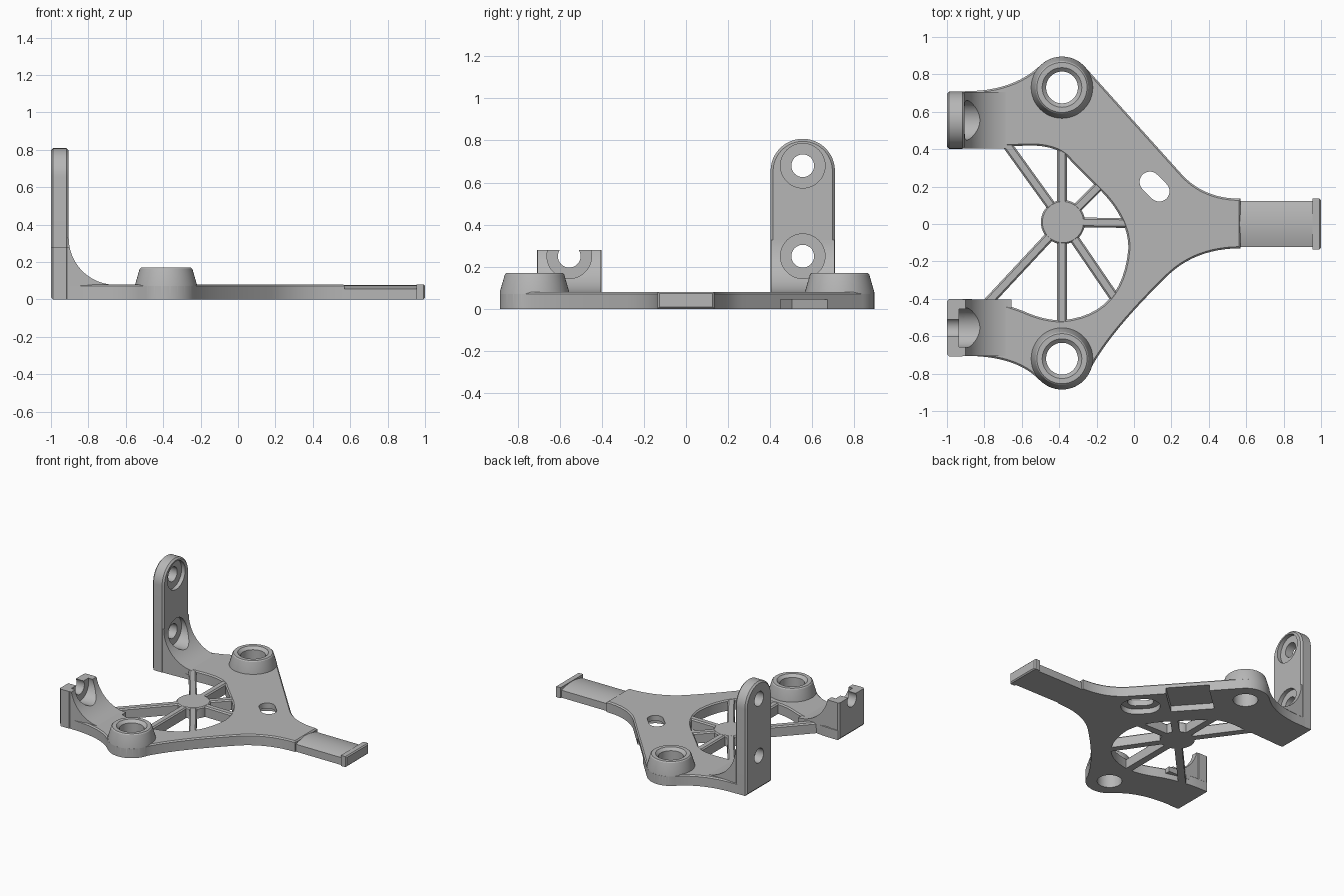
import bpy, bmesh
from math import cos, sin, radians, pi
from mathutils import Vector

cube = bpy.data.objects.get("Cube")
if cube:
    bpy.data.objects.remove(cube, do_unlink=True)

grey = bpy.data.materials.new("plain grey")
grey.use_nodes = True
grey.diffuse_color = (0.47, 0.47, 0.47, 1)
grey.node_tree.nodes["Principled BSDF"].inputs["Base Color"].default_value = (0.47, 0.47, 0.47, 1)


def finish(name, bm):
    bmesh.ops.recalc_face_normals(bm, faces=bm.faces)
    mesh = bpy.data.meshes.new(name)
    bm.to_mesh(mesh)
    bm.free()
    mesh.materials.append(grey)
    ob = bpy.data.objects.new(name, mesh)
    bpy.context.collection.objects.link(ob)
    return ob


def prism(name, pts, lo, hi, axis="z", bevel=0, both=False):
    """Extrude a flat profile along an axis, optionally chamfering its end rims."""
    place = {"x": lambda a, b, c: (c, a, b),
             "y": lambda a, b, c: (a, c, b),
             "z": lambda a, b, c: (a, b, c)}[axis]
    bm = bmesh.new()
    low = [bm.verts.new(place(a, b, lo)) for a, b in pts]
    high = [bm.verts.new(place(a, b, hi)) for a, b in pts]
    caps = [bm.faces.new(low), bm.faces.new(high)]
    for i in range(len(pts)):
        j = (i + 1) % len(pts)
        bm.faces.new((low[i], low[j], high[j], high[i]))
    bmesh.ops.recalc_face_normals(bm, faces=bm.faces)
    if bevel:
        rims = list(caps[1].edges) + (list(caps[0].edges) if both else [])
        bmesh.ops.bevel(bm, geom=rims, offset=bevel, segments=1, affect="EDGES")
    return finish(name, bm)


def arc(cx, cy, r, start, end, n=24):
    angles = [radians(start + (end - start) * i / n) for i in range(n + 1)]
    return [(cx + r * cos(a), cy + r * sin(a)) for a in angles]


def circle(cx, cy, r):
    return arc(cx, cy, r, 0, 360, 48)[:-1]


def bend(p, c, q, n=12):
    """Quadratic curve from p to q pulled towards c, without its end point."""
    p, c, q = Vector(p), Vector(c), Vector(q)
    return [tuple(p * (1 - t) ** 2 + c * 2 * t * (1 - t) + q * t * t)
            for t in (i / n for i in range(n))]


def strip(p, q, width):
    p, q = Vector(p), Vector(q)
    d = (q - p).normalized() * width / 2
    side = Vector((-d.y, d.x))
    return [tuple(v) for v in (p + side, p - side, q - side, q + side)]


def carve(ob, cutters):
    for c in cutters:
        mod = ob.modifiers.new("cut", "BOOLEAN")
        mod.operation = "DIFFERENCE"
        mod.solver = "EXACT"
        mod.object = c
    bpy.context.view_layer.update()
    graph = bpy.context.evaluated_depsgraph_get()
    mesh = bpy.data.meshes.new_from_object(ob.evaluated_get(graph))
    ob.modifiers.clear()
    ob.data = mesh


def discard(cutters):
    for c in cutters:
        bpy.data.objects.remove(c, do_unlink=True)


parts = []
BOSSES = {"back": (-0.385, 0.73), "front": (-0.385, -0.72)}

# Base plate: outer edge clockwise, then the inner edge back to the start
outline = (
    [(-1 + 0.01, 0.705)]
    + bend((-0.9, 0.71), (-0.644, 0.71), (-0.498, 0.851))
    + arc(*BOSSES["back"], 0.165, 133, 42)
    + bend((0.251, 0.27), (0.37, 0.135), (0.57, 0.135))
    + [(0.57, 0.135)]
    + bend((0.57, -0.13), (0.32, -0.13), (0.166, -0.29))
    + bend((0.166, -0.29), (-0.12, -0.57), (-0.226, -0.763))
    + arc(*BOSSES["front"], 0.165, -15, -135)
    + bend((-0.51, -0.83), (-0.634, -0.705), (-0.9, -0.705))
    + [(-0.9, -0.705), (-0.99, -0.705), (-0.99, -0.4)]
    + bend((-0.9, -0.4), (-0.72, -0.41), (-0.57, -0.475))
    + bend((-0.57, -0.475), (-0.475, -0.515), (-0.385, -0.515))
    + bend((-0.385, -0.515), (-0.06, -0.485), (-0.03, -0.13))
    + bend((-0.03, -0.13), (-0.03, 0.04), (-0.2, 0.2))
    + [(-0.2, 0.2)]
    + bend((-0.34, 0.34), (-0.4, 0.42), (-0.56, 0.42))
    + [(-0.56, 0.42), (-0.9, 0.405), (-0.99, 0.405)]
)
plate = prism("base_plate", outline, 0, 0.08, bevel=0.009)

# Plate cuts: boss holes, slot with a wider recess below, and an edge pocket
cutters = [prism("hole_cutter", circle(x, y, 0.1), -0.1, 0.2) for x, y in BOSSES.values()]
for r, top in ((0.055, 0.2), (0.1, 0.04)):
    slot = arc(0.085, 0.225, r, 45, 225) + arc(0.135, 0.175, r, 225, 405)
    cutters.append(prism("slot_cutter", slot, -0.1, top))
normal = Vector((0.743, 0.669))
edge_middle = Vector((-0.01, 0.56))
pocket = strip(edge_middle - normal * 0.25, edge_middle + normal * 0.1, 0.3)
cutters.append(prism("pocket_cutter", pocket, -0.1, 0.045))
carve(plate, cutters)
discard(cutters)
parts.append(plate)

# Hub and spokes
hub = Vector((-0.38, 0.01))
parts.append(prism("hub", circle(hub.x, hub.y, 0.118), 0, 0.079, bevel=0.008))
spokes = {
    "back": ((-0.385, 0.01), (-0.385, 0.4)),
    "front": ((-0.385, 0.01), (-0.385, -0.54)),
    "right": ((-0.38, 0.01), (-0.03, 0.005)),
    "back_right": ((-0.38, 0.01), (-0.18, 0.21)),
    "front_right": ((-0.38, 0.01), (-0.1, -0.4)),
    "back_left": ((-0.38, 0.01), (-0.69, 0.44)),
    "front_left": ((-0.38, 0.01), (-0.8, -0.44)),
}
for name, (p, q) in spokes.items():
    parts.append(prism("spoke_" + name, strip(p, q, 0.052), 0, 0.078, bevel=0.009))

# Tapered ring bosses, lathed
ring = [(0.085, 0), (0.085, 0.15), (0.106, 0.17), (0.134, 0.17), (0.141, 0.163),
        (0.165, 0.08), (0.165, 0.012), (0.155, 0)]
for name, (x, y) in BOSSES.items():
    bm = bmesh.new()
    n = 48
    loops = [[bm.verts.new((x + r * cos(2 * pi * i / n), y + r * sin(2 * pi * i / n), z))
              for i in range(n)] for r, z in ring]
    for a, b in zip(loops, loops[1:] + loops[:1]):
        for i in range(n):
            j = (i + 1) % n
            bm.faces.new((a[i], a[j], b[j], b[i]))
    parts.append(finish(name + "_boss", bm))

# Upright brackets with a fillet to the arm; the front one is cut low
for name, y in (("back", 0.555), ("front", -0.555)):
    face = [(y - 0.153, 0), (y + 0.153, 0)] + arc(y, 0.655, 0.153, 0, 180)
    bracket = prism(name + "_bracket", face, -1, -0.905, "x", 0.012, True)
    wedge = [(-0.95, 0.04), (-0.655, 0.04)] + arc(-0.655, 0.328, 0.25, 270, 180) + [(-0.95, 0.328)]
    fillet = prism(name + "_fillet", wedge, y - 0.15, y + 0.15, "y")
    cutters = []
    for z in (0.25, 0.68):
        cutters.append(prism("bolt_cutter", circle(y, z, 0.054), -1.1, -0.5, "x"))
        cutters.append(prism("counterbore_cutter", circle(y, z, 0.106), -0.935, -0.5, "x"))
    if name == "front":
        box = [(y - 0.3, 0.28), (y + 0.3, 0.28), (y + 0.3, 1), (y - 0.3, 1)]
        cutters.append(prism("trim_cutter", box, -1.2, -0.4, "x"))
    for ob in (bracket, fillet):
        carve(ob, cutters)
        parts.append(ob)
    discard(cutters)

# Tongue with a crowned top, and its end lip
crown = [(-0.122, 0), (0.122, 0)] + bend((0.122, 0.056), (0, 0.096), (-0.122, 0.056)) + [(-0.122, 0.056)]
parts.append(prism("tongue", crown, 0.55, 0.97, "x"))
lip = [(-0.135, 0), (0.135, 0), (0.135, 0.08), (-0.135, 0.08)]
parts.append(prism("tongue_lip", lip, 0.955, 1, "x", 0.008))

# Smooth the curves, keep the edges crisp
bpy.ops.object.select_all(action="DESELECT")
for ob in parts:
    ob.select_set(True)
bpy.context.view_layer.objects.active = plate
bpy.ops.object.shade_smooth_by_angle(angle=radians(25))
